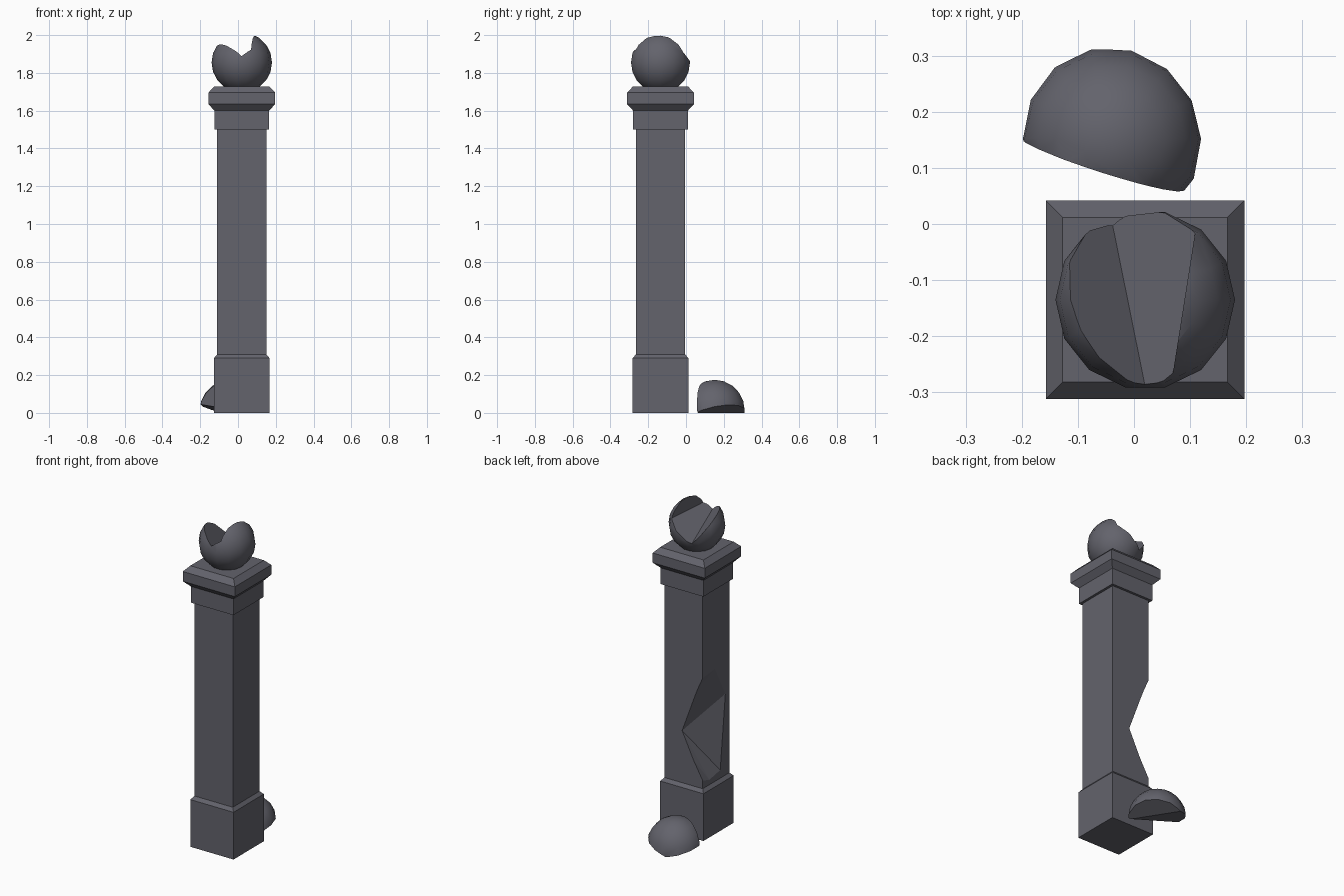
import bpy, bmesh, math
from mathutils import Vector, Matrix

if "Cube" in bpy.data.objects:
    bpy.data.objects.remove(bpy.data.objects["Cube"])

stone = bpy.data.materials.new("dark grey stone")
stone.diffuse_color = (0.125, 0.125, 0.15, 1)
stone.use_nodes = True
stone.node_tree.nodes["Principled BSDF"].inputs["Base Color"].default_value = stone.diffuse_color
CX, CY = 0.02, -0.135          # pillar axis
BALL = Vector((CX, CY, 1.855))  # finial centre


def finish(bm, name):
    bmesh.ops.recalc_face_normals(bm, faces=bm.faces)
    me = bpy.data.meshes.new(name)
    bm.to_mesh(me)
    bm.free()
    ob = bpy.data.objects.new(name, me)
    bpy.context.collection.objects.link(ob)
    me.materials.append(stone)
    return ob


def keep_side(bm, point, normal):
    """Slice the mesh, keep the side the normal points to, and cap the cut."""
    geom = bm.verts[:] + bm.edges[:] + bm.faces[:]
    bmesh.ops.bisect_plane(bm, geom=geom, plane_co=point, plane_no=normal, clear_inner=True)
    edges = [e for e in bm.edges if e.is_boundary]
    if edges:
        bmesh.ops.holes_fill(bm, edges=edges, sides=0)


def cut(ob, cutter):
    m = ob.modifiers.new("break", 'BOOLEAN')
    m.operation, m.solver, m.object = 'DIFFERENCE', 'EXACT', cutter
    bpy.context.view_layer.objects.active = ob
    bpy.ops.object.modifier_apply(modifier=m.name)
    bpy.data.objects.remove(cutter)


def smooth(ob):
    bpy.ops.object.select_all(action='DESELECT')
    ob.select_set(True)
    bpy.context.view_layer.objects.active = ob
    bpy.ops.object.shade_smooth_by_angle(angle=math.radians(33))


def ball(bm, centre, r):
    mat = Matrix.Translation(centre) @ Matrix.Rotation(math.pi / 2, 4, 'Z')
    bmesh.ops.create_uvsphere(bm, u_segments=14, v_segments=10, radius=r, matrix=mat)


# square pillar lofted from (half width, height) steps
bm = bmesh.new()
prev = None
steps = [(.147, 0), (.147, .29), (.13, .31), (.13, 1.5), (.145, 1.5), (.145, 1.6),
         (.177, 1.635), (.177, 1.695), (.147, 1.727)]
for h, z in steps:
    ring = [bm.verts.new((CX + sx * h, CY + sy * h, z))
            for sx, sy in ((-1, -1), (1, -1), (1, 1), (-1, 1))]
    if prev:
        for i in range(4):
            j = (i + 1) % 4
            bm.faces.new((prev[i], prev[j], ring[j], ring[i]))
    else:
        bm.faces.new(ring)
    prev = ring
bm.faces.new(prev)
pillar = finish(bm, "pillar")

# chip knocked out of the back left corner of the shaft
bm = bmesh.new()
left, back = CX - .13, CY + .13
for y, z in ((-.125, 1.0), (-.225, .81), (-.175, .36), (-.07, .34)):
    for d in (0, .08):
        bm.verts.new((left - d, y, z))
for x, z in ((.03, .63), (-.055, .86)):
    for d in (0, .08):
        bm.verts.new((x, back + d, z))
for z in (.36, .99):
    bm.verts.new((left, back, z))
    bm.verts.new((left - .08, back + .08, z))
res = bmesh.ops.convex_hull(bm, input=bm.verts[:])
loose = [v for v in bm.verts if not v.link_faces]
bmesh.ops.delete(bm, geom=loose, context='VERTS')
cut(pillar, finish(bm, "chip_cutter"))

# ball finial with a broken wedge
bm = bmesh.new()
ball(bm, BALL, .16)
finial = finish(bm, "ball_finial")
bm = bmesh.new()
bmesh.ops.create_cube(bm, size=1.0, matrix=Matrix.Translation(BALL))
notch = BALL + Vector((0, -.155, .035))
keep_side(bm, notch, Vector((.0267, .014, .0268)))
keep_side(bm, notch, Vector((-.75, .17, 1)))
keep_side(bm, BALL + Vector((.07, 0, .14)), Vector((-.0152, .0024, 0)))
cut(finial, finish(bm, "finial_cutter"))
smooth(finial)

# broken piece of the ball lying behind the pillar
bm = bmesh.new()
ball(bm, Vector((-.04, .152, .012)), .163)
tip = Vector((.085, .05, 0))
keep_side(bm, tip, Vector((-.4 * .844, -.4 * .536, 1)))
keep_side(bm, tip, Vector((.24 * .844, .24 * .536, 1)))
keep_side(bm, Vector((-.19, .15, 0)), Vector((.32, 1, .1)))
piece = finish(bm, "fallen_piece")
smooth(piece)
